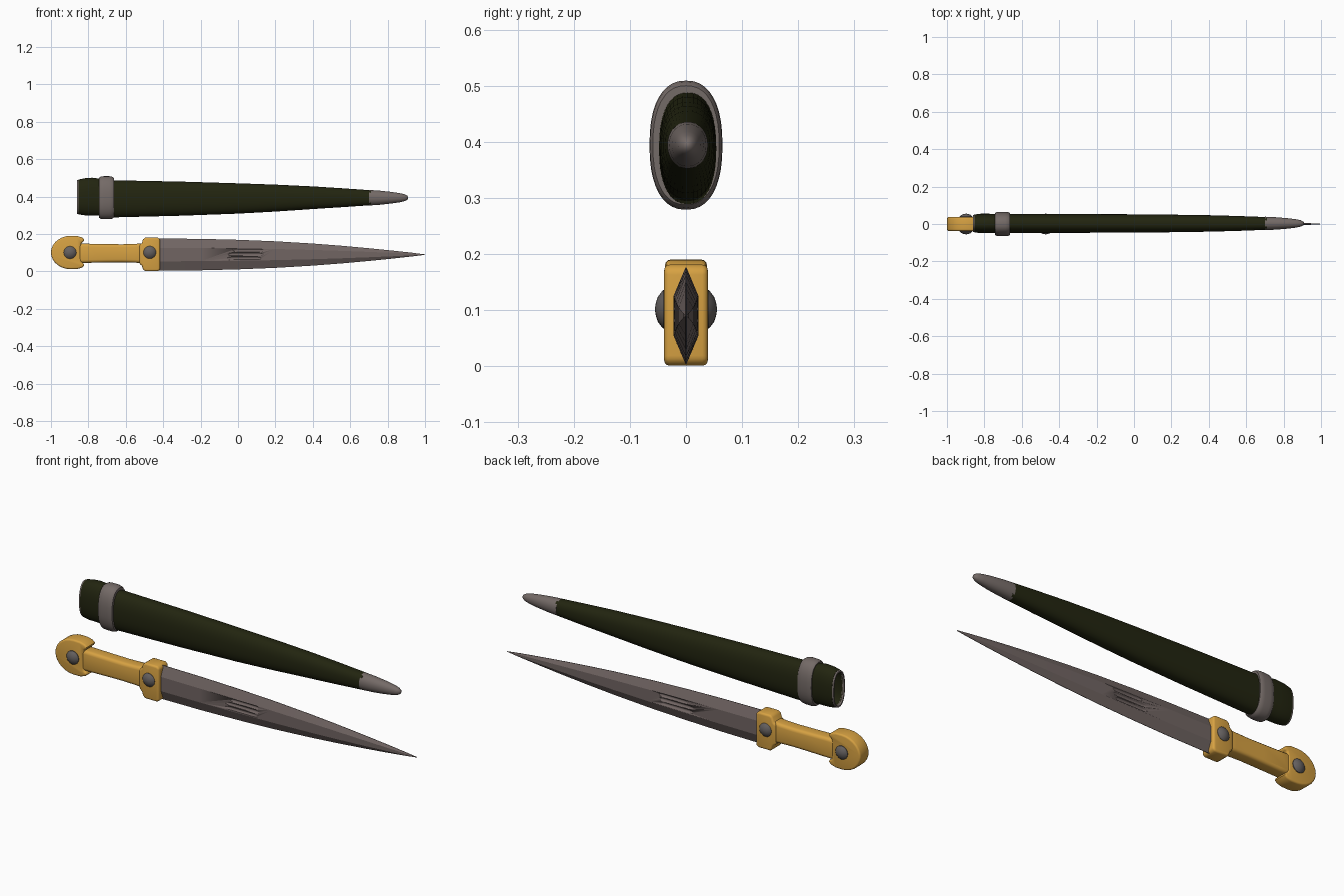
import bpy, bmesh, math
from mathutils import Vector

if "Cube" in bpy.data.objects:
    bpy.data.objects.remove(bpy.data.objects["Cube"])


def material(name, rgb):
    m = bpy.data.materials.new(name)
    m.diffuse_color = (*rgb, 1)
    m.use_nodes = True
    m.node_tree.nodes["Principled BSDF"].inputs["Base Color"].default_value = m.diffuse_color
    return m


STEEL = material("blade steel", (0.165, 0.130, 0.124))
SILVER = material("fitting grey", (0.175, 0.145, 0.135))
RIVET = material("rivet grey", (0.130, 0.118, 0.116))
GOLD = material("yellow horn", (0.68, 0.36, 0.055))
LEATHER = material("dark green leather", (0.016, 0.018, 0.005))


def finish(name, bm, mat, angle=35, bevel=0.0, segments=3):
    bmesh.ops.recalc_face_normals(bm, faces=bm.faces)
    me = bpy.data.meshes.new(name)
    bm.to_mesh(me)
    bm.free()
    me.materials.append(mat)
    ob = bpy.data.objects.new(name, me)
    bpy.context.collection.objects.link(ob)
    bpy.context.view_layer.objects.active = ob
    for o in bpy.context.selected_objects:
        o.select_set(False)
    ob.select_set(True)
    if bevel:
        mod = ob.modifiers.new("bevel", 'BEVEL')
        mod.width, mod.segments = bevel, segments
        mod.limit_method, mod.angle_limit = 'ANGLE', math.radians(50)
        bpy.ops.object.modifier_apply(modifier=mod.name)
    bpy.ops.object.shade_smooth_by_angle(angle=math.radians(angle))
    return ob


def skin(rings, close_loop=False):
    """Bridge rings of points; cap the two ends unless the loft is closed."""
    bm = bmesh.new()
    vs = [[bm.verts.new(p) for p in r] for r in rings]
    n = len(vs[0])
    pairs = list(zip(vs, vs[1:])) + ([(vs[-1], vs[0])] if close_loop else [])
    for a, b in pairs:
        for i in range(n):
            j = (i + 1) % n
            bm.faces.new((a[i], a[j], b[j], b[i]))
    if not close_loop:
        bm.faces.new(vs[0])
        bm.faces.new(vs[-1])
    return bm


def oval(x, hy, hz, cz, cy=0.0, power=2.35, n=40):
    def s(v):
        return math.copysign(abs(v) ** (2 / power), v)
    ts = [2 * math.pi * i / n for i in range(n)]
    return [(x, cy + hy * s(math.cos(t)), cz + hz * s(math.sin(t))) for t in ts]


def plate(name, half_outline, cz, hy, bevel, segments=3):
    """Upper outline in (x, dz) mirrored in z, extruded through y."""
    pts = half_outline + [(x, -z) for x, z in reversed(half_outline) if z > 1e-6]
    bm = skin([[(x, y, cz + z) for x, z in pts] for y in (-hy, hy)])
    return finish(name, bm, GOLD, 40, bevel, segments)


# blade: flat-ridged section tapering to the point
BZ = 0.090
rings = []
for x, h, t in [(-0.43, .086, .022), (-0.2, .084, .022), (0, .079, .021), (0.2, .071, .020),
                (0.4, .059, .018), (0.55, .0475, .016), (0.7, .034, .013),
                (0.83, .021, .009), (0.93, .010, .005), (1.0, .001, .001)]:
    f = h * 0.42
    rings.append([(x, -.001, BZ + h), (x, -t, BZ + f), (x, -t, BZ - f), (x, -.001, BZ - h),
                  (x, .001, BZ - h), (x, t, BZ - f), (x, t, BZ + f), (x, .001, BZ + h)])
blade = finish("blade", skin(rings), STEEL, 14)

# three fullers on each face, cut with thin spindles
for side in (-1, 1):
    for x0, x1, z in [(-0.03, 0.14, 0.113), (-0.06, 0.14, 0.092), (-0.06, 0.13, 0.071)]:
        rs = []
        for k, r in [(0, .001), (.06, .006), (.14, .0085), (.86, .0085), (.94, .006), (1, .001)]:
            rs.append(oval(x0 + (x1 - x0) * k, r, r, z, side * 0.0225, 2, 12))
        cutter = finish("fuller_cutter", skin(rs), STEEL)
        mod = blade.modifiers.new("fuller", 'BOOLEAN')
        mod.operation, mod.object, mod.solver = 'DIFFERENCE', cutter, 'EXACT'
        bpy.context.view_layer.objects.active = blade
        bpy.ops.object.modifier_apply(modifier=mod.name)
        bpy.data.objects.remove(cutter)

# pommel: mushroom head with lobes overhanging the grip
pommel = [(-1.0, 0.0)]
pommel += [(-0.895 - 0.105 * math.cos(a), 0.089 * math.sin(a))
           for a in [math.radians(d) for d in range(12, 91, 13)]]
pommel += [(-0.86, .088), (-0.835, .081), (-0.822, .070), (-0.822, .060), (-0.838, .052), (-0.842, .030)]
plate("pommel", pommel, 0.101, 0.037, 0.014)

# grip: softly waisted bar
grip = [(-0.86, .052), (-0.80, .051), (-0.70, .049), (-0.62, .048), (-0.55, .050), (-0.49, .055)]
plate("grip", grip, 0.097, 0.034, 0.016)

# guard: block with chamfered shoulders
guard = [(-0.528, .050), (-0.514, .060), (-0.508, .080), (-0.495, .090), (-0.43, .090), (-0.416, .082)]
plate("guard", guard, 0.091, 0.039, 0.010)

# domed rivets on both sides
for part, rx, rz in [("pommel", -0.898, 0.101), ("guard", -0.472, 0.102)]:
    for side, label in [(-1, "front"), (1, "back")]:
        rs = []
        for r, y in [(.034, .030), (.034, .040), (.030, .044), (.022, .050), (.012, .0535), (.003, .055)]:
            rs.append([(rx + r * math.cos(a), side * y, rz + r * math.sin(a))
                       for a in [2 * math.pi * i / 16 for i in range(16)]])
        finish(f"{part}_rivet_{label}", skin(rs), RIVET, 40)

# scabbard body: outer skin, then back inside to make it hollow
CY = 0.003
outer = [(0.71, .034, .040, .394), (0.55, .040, .051, .394), (0.4, .044, .0605, .394),
         (0.2, .047, .072, .392), (0, .049, .081, .390), (-0.3, .050, .091, .389),
         (-0.66, .051, .099, .388), (-0.74, .051, .099, .397), (-0.78, .052, .101, .400),
         (-0.82, .052, .099, .399), (-0.852, .048, .093, .398)]
inner = [(x, hy - .010, hz - .012, cz) for x, hy, hz, cz in reversed(outer)]
finish("scabbard_body", skin([oval(*s, CY) for s in outer + inner]), LEATHER, 45)

# scabbard mouth lip
lip = [(-0.848, .0475, .0925, .398), (-0.860, .0455, .0905, .398),
       (-0.860, .040, .083, .398), (-0.848, .038, .081, .398)]
finish("scabbard_lip", skin([oval(*s, CY) for s in lip], True), SILVER, 45)

# scabbard band: rounded collar
band = [(-0.742, .045, .092), (-0.742, .059, .107), (-0.734, .064, .113), (-0.718, .065, .115),
        (-0.688, .065, .115), (-0.672, .064, .112), (-0.664, .059, .106), (-0.664, .045, .092)]
finish("scabbard_band", skin([oval(x, a, b, .394) for x, a, b in band], True), SILVER, 50)

# scabbard tip cap
tip = [(0.70, .036, .0415), (0.76, .033, .0375), (0.82, .028, .031), (0.865, .0225, .0245),
       (0.892, .017, .018), (0.905, .010, .011), (0.910, .003, .003)]
finish("scabbard_tip", skin([oval(x, a, b, .394, CY, 2.1) for x, a, b in tip]), SILVER, 50)
